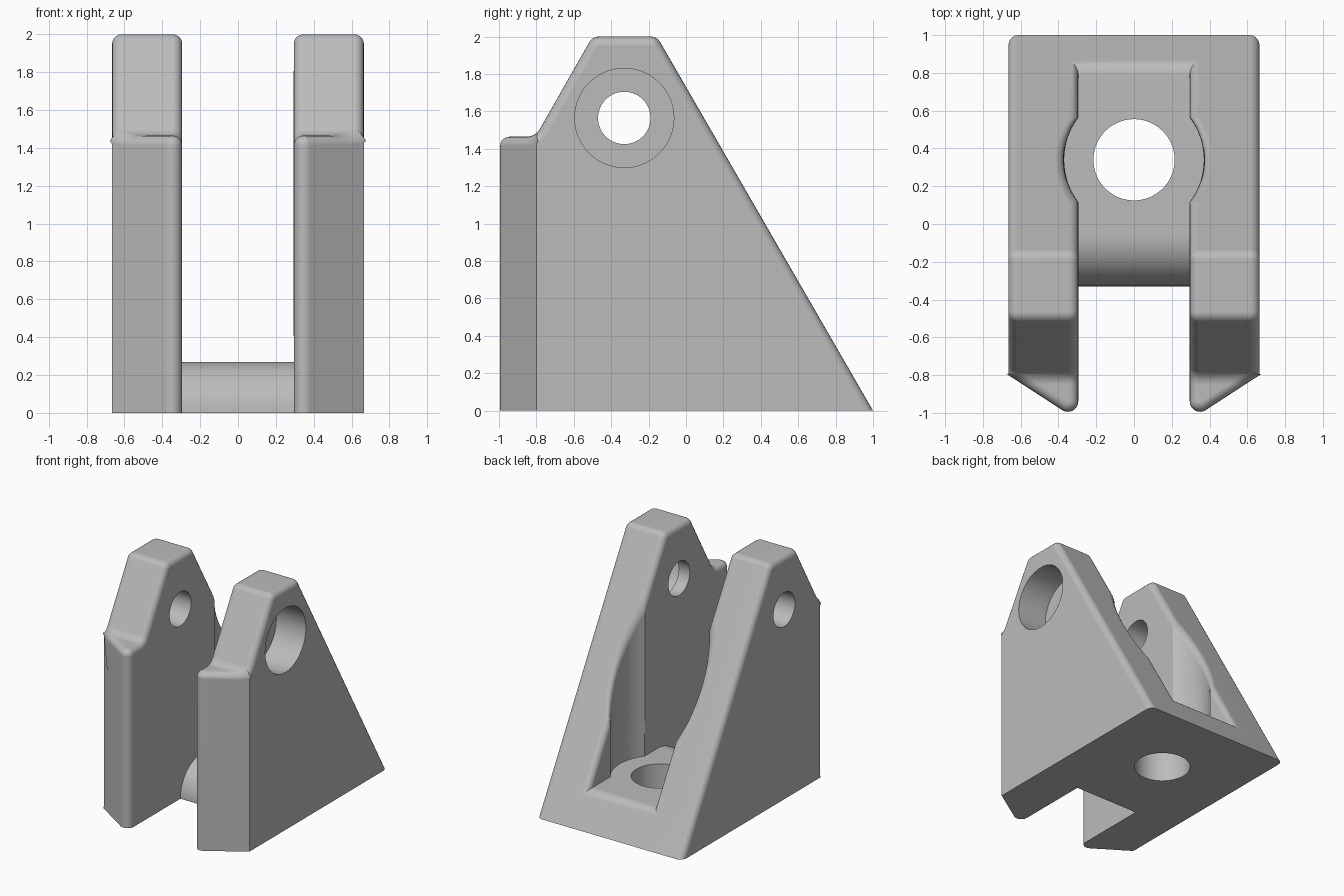
import bpy, bmesh
from math import cos, sin, pi, radians
from mathutils import Vector

cube = bpy.data.objects.get("Cube")
if cube:
    bpy.data.objects.remove(cube, do_unlink=True)

HALF, GAP, FLOOR = 0.665, 0.295, 0.27      # outer half width, half gap, base thickness
PIN_Y, PIN_Z = -0.33, 1.565
BOLT_Y = 0.34
RIM = 0.05


def rounded(points, segs=8):
    """Polygon points (a, b, radius) with circular fillets at the corners."""
    out = []
    for i, (a, b, r) in enumerate(points):
        p = Vector((a, b))
        if not r:
            out.append(p)
            continue
        u = (Vector(points[i - 1][:2]) - p).normalized()
        v = (Vector(points[(i + 1) % len(points)][:2]) - p).normalized()
        half = u.angle(v) / 2
        centre = p + (u + v).normalized() * (r / sin(half))
        start = p + u * (r * cos(half) / sin(half)) - centre
        sweep = (pi - 2 * half) * (1 if u.cross(v) < 0 else -1)
        for k in range(segs + 1):
            t = sweep * k / segs
            out.append(centre + Vector((start.x * cos(t) - start.y * sin(t),
                                        start.x * sin(t) + start.y * cos(t))))
    return out


def prism(name, outline, axis, low, high):
    """Extrude an outline along x (outline is y, z) or z (outline is x, y)."""
    place = (lambda p: (low, p[0], p[1])) if axis == "x" else (lambda p: (p[0], p[1], low))
    bm = bmesh.new()
    face = bm.faces.new([bm.verts.new(place(p)) for p in outline])
    new = bmesh.ops.extrude_face_region(bm, geom=[face])["geom"]
    step = Vector((high - low, 0, 0)) if axis == "x" else Vector((0, 0, high - low))
    bmesh.ops.translate(bm, vec=step, verts=[g for g in new if isinstance(g, bmesh.types.BMVert)])
    bmesh.ops.recalc_face_normals(bm, faces=bm.faces)
    mesh = bpy.data.meshes.new(name)
    bm.to_mesh(mesh)
    bm.free()
    obj = bpy.data.objects.new(name, mesh)
    bpy.context.collection.objects.link(obj)
    return obj


def circle(a, b, r, n=96):
    return [(a + r * cos(2 * pi * (k + 0.5) / n), b + r * sin(2 * pi * (k + 0.5) / n))
            for k in range(n)]


def combine(obj, tool, operation="DIFFERENCE"):
    tool.hide_render = True
    mod = obj.modifiers.new("cut", "BOOLEAN")
    mod.operation, mod.solver, mod.object = operation, "EXACT", tool
    bpy.context.view_layer.objects.active = obj
    bpy.ops.object.modifier_apply(modifier=mod.name)
    bpy.data.objects.remove(tool, do_unlink=True)


# Side silhouette, trimmed by the plan outline with its two pointed front edges
bracket = prism("clevis_bracket", rounded([
    (-1.2, 0, 0), (1, 0, 0), (-0.155, 2, 0.06), (-0.5, 2, 0.06),
    (-0.805, 1.465, 0.08), (-1.2, 1.465, 0)]), "x", -1, 1)
nose = -0.8 - 0.65 * (HALF - GAP)
tip = rounded([(HALF, -0.8, 0), (GAP, nose, 0.055), (GAP, 0, 0)])[:-1]
plan = [(HALF, 1.2)] + [tuple(p) for p in tip]
plan += [(-x, y) for x, y in reversed(plan)]
combine(bracket, prism("plan_trim", plan, "z", -0.5, 2.5), "INTERSECT")

# Slot between the cheeks, leaving a base with a rounded front
front_round = [(PIN_Y + FLOOR - FLOOR * cos(pi / 2 * k / 16), FLOOR * sin(pi / 2 * k / 16))
               for k in range(17)]
slot = [(-1.3, -0.2), (PIN_Y, -0.2)] + front_round + [(1.3, FLOOR), (1.3, 2.3), (-1.3, 2.3)]
combine(bracket, prism("slot_cutter", slot, "x", -GAP, GAP))

# Clearance for the bolt head
combine(bracket, prism("bolt_clearance", circle(0, BOLT_Y, 0.37), "z", FLOOR, 2.5))

# Rounded rims along the silhouette edges
bm = bmesh.new()
bm.from_mesh(bracket.data)
bmesh.ops.remove_doubles(bm, verts=bm.verts, dist=0.0002)
bmesh.ops.dissolve_limit(bm, angle_limit=radians(0.5), verts=bm.verts, edges=bm.edges)
bm.normal_update()
rims = []
for e in bm.edges:
    if len(e.link_faces) != 2 or max(v.co.z for v in e.verts) < 0.001:
        continue
    on_shell = any(abs(f.normal.x) < 0.01 and f.normal.z > 0.05 for f in e.link_faces)
    if on_shell and e.calc_face_angle_signed(0) > radians(25):
        rims.append(e)
bmesh.ops.bevel(bm, geom=rims, offset=RIM, offset_type="OFFSET", segments=5,
                profile=0.5, affect="EDGES", clamp_overlap=False)
bm.to_mesh(bracket.data)
bm.free()

# Bolt hole, pin hole and the pin head recess in the left cheek
combine(bracket, prism("bolt_hole", circle(0, BOLT_Y, 0.215), "z", -0.5, 1))
combine(bracket, prism("pin_hole", circle(PIN_Y, PIN_Z, 0.14), "x", -1, 1))
combine(bracket, prism("pin_recess", circle(PIN_Y, PIN_Z, 0.265), "x", 0.395, 1))

# Plain grey finish
grey = bpy.data.materials.new("plain_grey")
grey.use_nodes = True
colour = (0.5, 0.5, 0.5, 1)
grey.diffuse_color = colour
grey.node_tree.nodes["Principled BSDF"].inputs["Base Color"].default_value = colour
bracket.data.materials.clear()
bracket.data.materials.append(grey)

bpy.ops.object.select_all(action="DESELECT")
bracket.select_set(True)
bpy.context.view_layer.objects.active = bracket
bpy.ops.object.shade_smooth_by_angle(angle=radians(30))
weighted = bracket.modifiers.new("even_shading", "WEIGHTED_NORMAL")
weighted.keep_sharp = True
